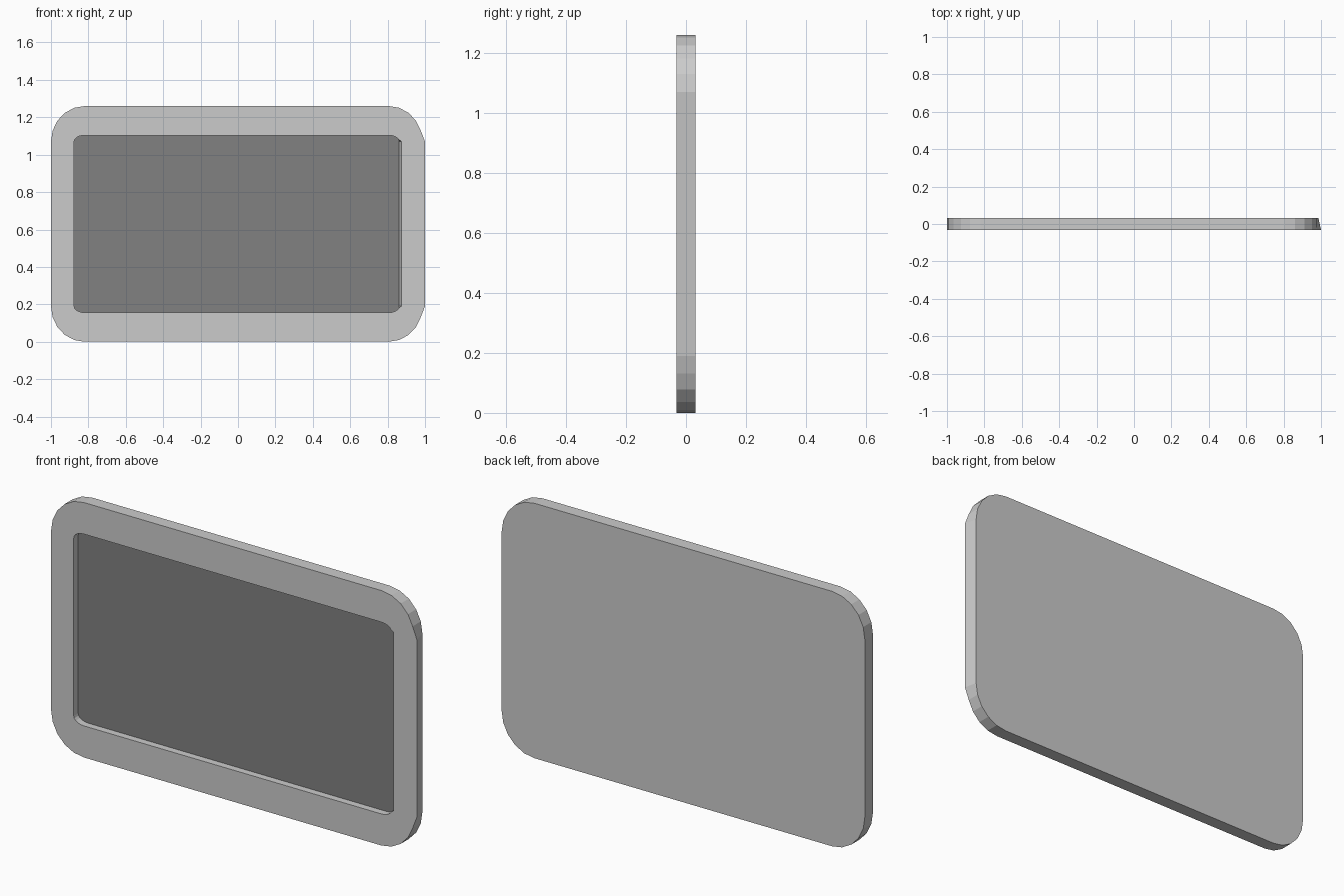
import bpy, bmesh
from math import sin, cos, pi

if "Cube" in bpy.data.objects:
    bpy.data.objects.remove(bpy.data.objects["Cube"])

CX, CZ = -0.007, 0.63          # centre of the panel outline
HX, HZ = 0.813, 0.44           # offset to the corner arc centres
FRONT, FLOOR, BACK = -0.032, 0.003, 0.032
SEG = 5                        # segments per rounded corner

bm = bmesh.new()


def ring(y, rx, rz, pull=0.0):
    """Rounded rectangle; pull stretches the straight right edge outward."""
    verts = []
    for q, (sx, sz) in enumerate([(1, 1), (-1, 1), (-1, -1), (1, -1)]):
        for i in range(SEG + 1):
            a = (q + i / SEG) * pi / 2
            x = CX + sx * HX + rx * cos(a)
            z = CZ + sz * HZ + rz * sin(a)
            if (q == 0 and i == 0) or (q == 3 and i == SEG):
                x += pull
            verts.append(bm.verts.new((x, y, z)))
    return verts


def bridge(a, b):
    n = len(a)
    for i in range(n):
        j = (i + 1) % n
        bm.faces.new((a[i], a[j], b[j], b[i]))


# Outer shell, front border and recess walls
back = ring(BACK, 0.18, 0.19)
front = ring(FRONT, 0.18, 0.19, 0.014)
opening = ring(FRONT, 0.056, 0.034, 0.012)
floor = ring(FLOOR, 0.056, 0.034)
bm.faces.new(back)
bridge(back, front)
bridge(front, opening)
bridge(opening, floor)

# Dark recessed screen
screen = bm.faces.new(floor)
screen.material_index = 1
bmesh.ops.recalc_face_normals(bm, faces=bm.faces[:])

mesh = bpy.data.meshes.new("screen_panel")
bm.to_mesh(mesh)
bm.free()
for name, c in (("frame_grey", 0.8), ("screen_dark", 0.22)):
    mat = bpy.data.materials.new(name)
    mat.diffuse_color = (c, c, c, 1)
    mat.use_nodes = True
    mat.node_tree.nodes["Principled BSDF"].inputs["Base Color"].default_value = mat.diffuse_color
    mesh.materials.append(mat)
panel = bpy.data.objects.new("screen_panel", mesh)
bpy.context.collection.objects.link(panel)
